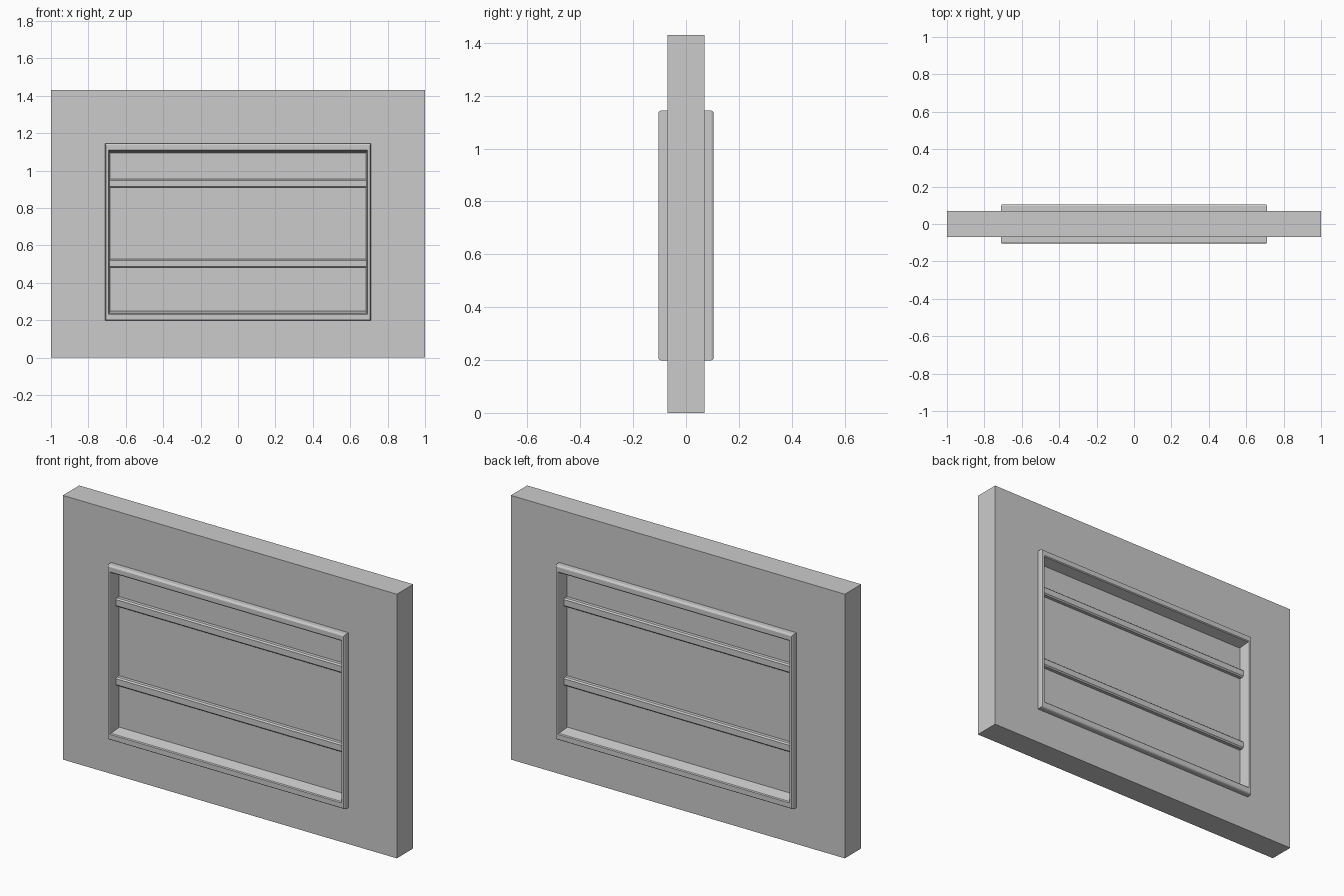
import bpy, bmesh

if "Cube" in bpy.data.objects:
    bpy.data.objects.remove(bpy.data.objects["Cube"])

ZC = 0.671          # centre height of the window
HX, HZ = 0.711, 0.473   # half size of the window casing


def make(name, bm):
    bmesh.ops.recalc_face_normals(bm, faces=bm.faces)
    me = bpy.data.meshes.new(name)
    bm.to_mesh(me)
    bm.free()
    ob = bpy.data.objects.new(name, me)
    bpy.context.collection.objects.link(ob)
    return ob


def ring(name, sections):
    """Closed mitred frame; each section is (left, right, bottom, top, y)."""
    bm = bmesh.new()
    loops = [[bm.verts.new((x, y, z)) for x, z in ((l, b), (r, b), (r, t), (l, t))]
             for l, r, b, t, y in sections]
    for i, a in enumerate(loops):
        c = loops[(i + 1) % len(loops)]
        for j in range(4):
            k = (j + 1) % 4
            bm.faces.new((a[j], a[k], c[k], c[j]))
    return make(name, bm)


def prism(name, half_x, profile):
    """Extrude a (y, z) profile along x."""
    bm = bmesh.new()
    ends = [[bm.verts.new((x, y, z)) for y, z in profile] for x in (-half_x, half_x)]
    n = len(profile)
    for e in ends:
        bm.faces.new(e)
    for i in range(n):
        j = (i + 1) % n
        bm.faces.new((ends[0][i], ends[0][j], ends[1][j], ends[1][i]))
    return make(name, bm)


def casing(dx, dz, y):
    return (-HX + dx, HX - dx, ZC - HZ + dz, ZC + HZ - dz, y)


# Wall with opening
wall_hole = (-0.70, 0.70, 0.215, 1.127)
ring("wall", [(-1, 1, 0, 1.43, -0.07), (-1, 1, 0, 1.43, 0.07),
              wall_hole + (0.07,), wall_hole + (-0.07,)])

# Window casing: eased outer edge, splayed reveal, same on both sides
half = [(0, 0, 0.068), (0, 0, 0.095), (0.002, 0.003, 0.101), (0.005, 0.008, 0.104),
        (0.018, 0.033, 0.104), (0.021, 0.038, 0.100), (0.028, 0.051, 0.038)]
ring("window_casing", [casing(dx, dz, -y) for dx, dz, y in half] +
     [casing(dx, dz, y) for dx, dz, y in reversed(half)])

# Window pane
prism("window_pane", 0.69, [(-0.04, 0.22), (0.04, 0.22), (0.04, 1.12), (-0.04, 1.12)])

# Horizontal glazing bars with eased edges
for name, z in (("lower_bar", 0.504), ("upper_bar", 0.932)):
    h, d, c = 0.023, 0.065, 0.007
    prism(name, 0.687, [(-d, z - h + c), (-d + c, z - h), (d - c, z - h), (d, z - h + c),
                        (d, z + h - c), (d - c, z + h), (-d + c, z + h), (-d, z + h - c)])
